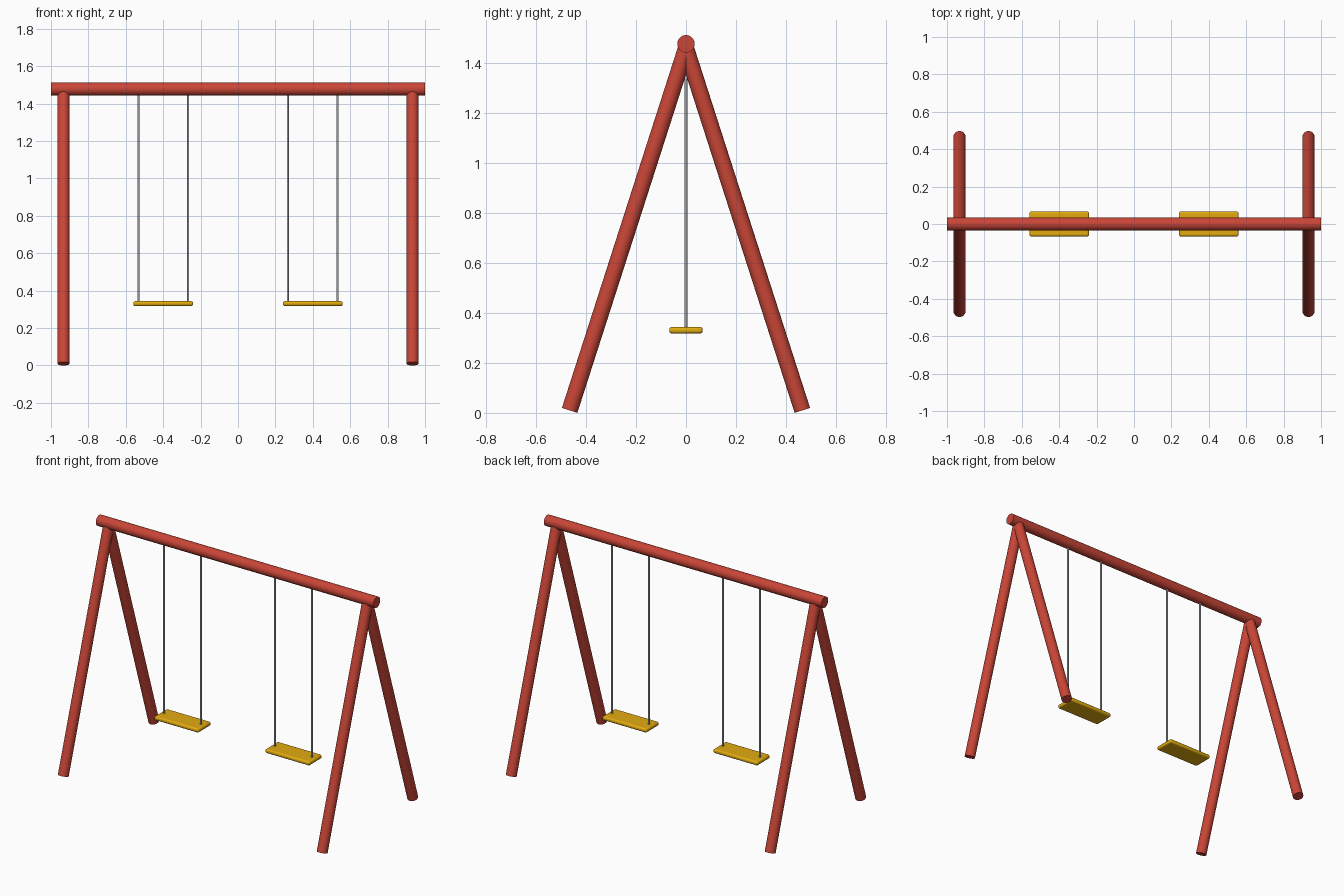
import bpy
import math
from mathutils import Vector

cube = bpy.data.objects.get("Cube")
if cube:
    bpy.data.objects.remove(cube, do_unlink=True)


def material(name, color):
    mat = bpy.data.materials.new(name)
    mat.use_nodes = True
    mat.diffuse_color = color
    mat.node_tree.nodes["Principled BSDF"].inputs["Base Color"].default_value = color
    return mat


red = material("red_paint", (0.584, 0.06, 0.038, 1))
yellow = material("yellow_seat", (0.76, 0.41, 0.005, 1))
grey = material("light_grey_rope", (0.58, 0.6, 0.62, 1))


def rod(name, start, end, radius, sides, mat):
    """Round bar between two points."""
    start, end = Vector(start), Vector(end)
    axis = end - start
    bpy.ops.mesh.primitive_cylinder_add(
        vertices=sides, radius=radius, depth=axis.length, location=(start + end) / 2)
    obj = bpy.context.object
    obj.name = name
    obj.rotation_euler = axis.to_track_quat('Z', 'Y').to_euler()
    obj.data.materials.append(mat)
    bpy.ops.object.shade_smooth_by_angle(angle=math.radians(40))


def seat(name, x, z):
    """Flat board with softened edges."""
    bpy.ops.mesh.primitive_cube_add(size=1, location=(x, 0, z))
    obj = bpy.context.object
    obj.name = name
    obj.scale = (0.32, 0.133, 0.026)
    bpy.ops.object.transform_apply(location=False, rotation=False, scale=True)
    obj.data.materials.append(yellow)
    bevel = obj.modifiers.new("rounded_edges", 'BEVEL')
    bevel.width = 0.01
    bevel.segments = 3
    bpy.ops.object.shade_smooth_by_angle(angle=math.radians(40))


TOP = 1.478
APEX = 1.46
SEAT = 0.331

# Top beam
rod("top_beam", (-1, 0, TOP), (1, 0, TOP), 0.035, 32, red)

for side, s in (("left", 1), ("right", -1)):
    # Splayed legs
    for end, e in (("front", -1), ("back", 1)):
        rod(f"{end}_{side}_leg", (s * 0.933, e * 0.466, 0.01),
            (s * 0.933, 0, APEX), 0.0325, 32, red)

    # Swing: seat and two ropes
    seat(f"{side}_seat", s * 0.4, SEAT)
    for place, offset in (("outer", 0.133), ("inner", -0.133)):
        x = s * (0.4 + offset)
        rod(f"{side}_{place}_rope", (x, 0, SEAT), (x, 0, TOP), 0.0055, 12, grey)
